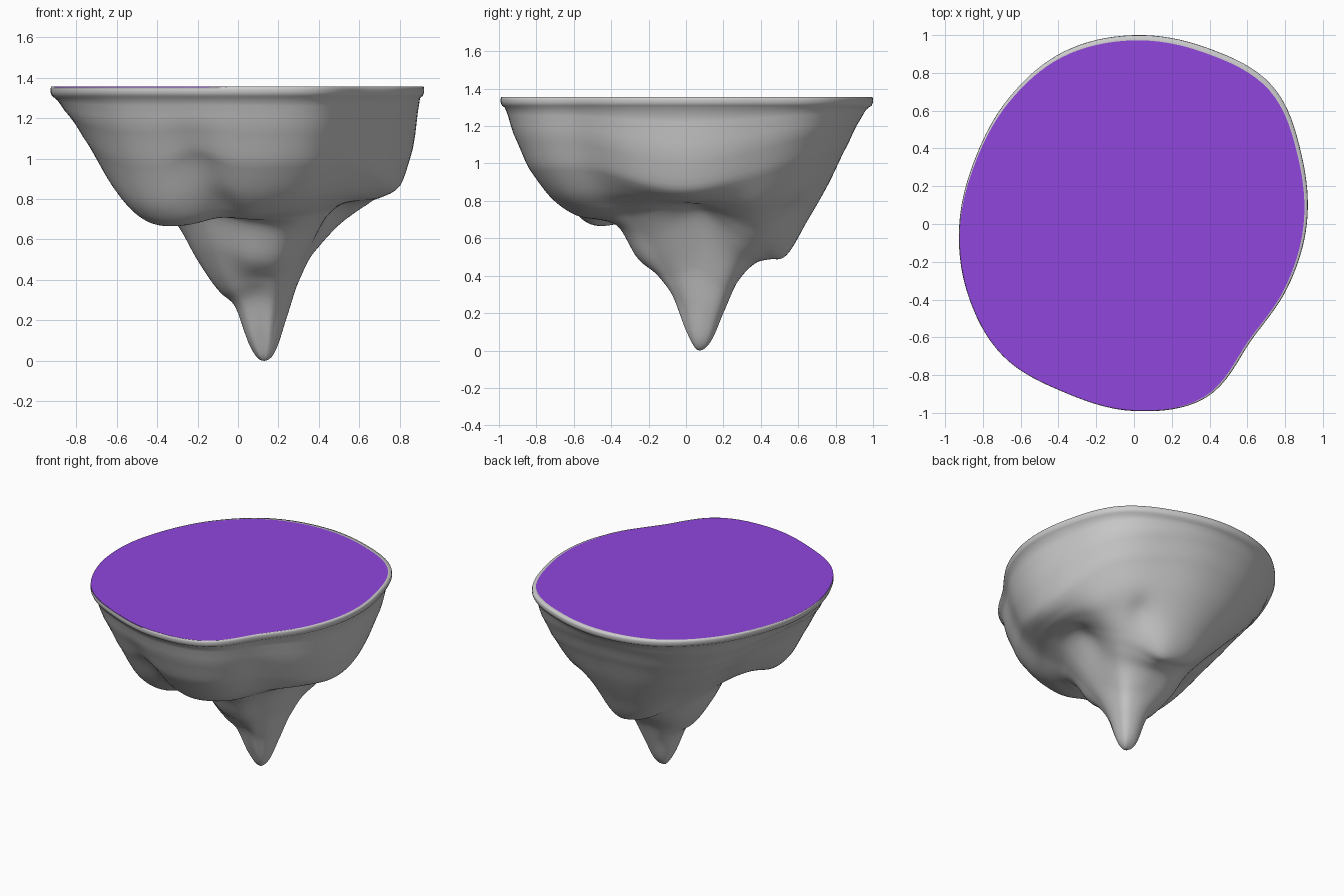
import bpy, bmesh, math

if "Cube" in bpy.data.objects:
    bpy.data.objects.remove(bpy.data.objects["Cube"])

TAU = 2 * math.pi
SEG, RINGS = 128, 64
TIP = (0.13, 0.07)
TOP = 1.355

# Radius of the top outline every 22.5 degrees, starting at +x
OUTLINE = [.915, .96, 1.035, 1.01, 1.0, .985, .94, .91,
           .925, .955, .985, .965, .99, .995, .875, .88]

# Underside heights from the tip to the rim, one row every 45 degrees
STEPS = [0, .07, .14, .22, .32, .42, .52, .64, .76, .88, .96, 1]
ROWS = [
    [.05, .22, .42, .58, .71, .77, .79, .81, .87, 1.06],
    [.04, .17, .33, .47, .55, .63, .74, .86, 1.03, 1.18],
    [.05, .20, .36, .46, .50, .53, .70, .89, 1.11, 1.25],
    [.05, .24, .34, .45, .60, .70, .80, .92, 1.08, 1.21],
    [.08, .27, .35, .50, .68, .76, .84, .98, 1.15, 1.25],
    [.10, .28, .38, .55, .75, .73, .67, .76, 1.00, 1.18],
    [.13, .31, .41, .50, .68, .70, .72, .81, .98, 1.17],
    [.07, .25, .39, .51, .63, .72, .78, .85, .98, 1.15],
]
ROWS = [[0] + r + [1.3] for r in ROWS]

# Dents (positive) and bulges (negative): x, y, width, amount
DENTS = [(-.20, -.75, .13, .10), (-.09, -.62, .10, .05),
         (.20, .53, .10, -.03), (.40, .55, .08, .04), (.64, .36, .13, -.03),
         (.45, .10, .10, .03), (-.50, .30, .15, .05)]


def cubic(a, b, c, d, f):
    return b + .5 * f * (c - a + f * (2*a - 5*b + 4*c - d + f * (3*(b - c) + d - a)))


def around(values, ang):
    n = len(values)
    u = ang / TAU * n
    i = math.floor(u)
    return cubic(*(values[(i + k) % n] for k in (-1, 0, 1, 2)), u - i)


def edge(ang, scale=1.0):
    r = around(OUTLINE, ang) * scale
    return r * math.cos(ang), r * math.sin(ang)


def height(ang, t):
    i = max(k for k in range(len(STEPS) - 1) if STEPS[k] <= t)
    f = (t - STEPS[i]) / (STEPS[i + 1] - STEPS[i])
    last = len(STEPS) - 1
    col = lambda k: around([r[min(abs(k), last)] for r in ROWS], ang)
    return cubic(col(i - 1), col(i), col(i + 1), col(i + 2), f)


def make(name, loops, pole=None, cap=False):
    bm = bmesh.new()
    rings = [[bm.verts.new(p) for p in loop] for loop in loops]
    for a, b in zip(rings, rings[1:]):
        for j in range(SEG):
            k = (j + 1) % SEG
            bm.faces.new((a[j], a[k], b[k], b[j]))
    if pole:
        v = bm.verts.new(pole)
        for j in range(SEG):
            bm.faces.new((v, rings[0][(j + 1) % SEG], rings[0][j]))
    if cap:
        bm.faces.new(rings[-1])
    bmesh.ops.recalc_face_normals(bm, faces=bm.faces)
    mesh = bpy.data.meshes.new(name)
    bm.to_mesh(mesh)
    bm.free()
    ob = bpy.data.objects.new(name, mesh)
    bpy.context.collection.objects.link(ob)
    for p in mesh.polygons:
        p.use_smooth = True
    return ob


angles = [TAU * j / SEG for j in range(SEG)]

# Rocky underside
loops = []
for i in range(1, RINGS + 1):
    t = i / RINGS
    loop = []
    for a in angles:
        ex, ey = edge(a, .978)
        x, y = TIP[0] + (ex - TIP[0]) * t, TIP[1] + (ey - TIP[1]) * t
        z = height(a, t)
        for dx, dy, w, h in DENTS:
            z += h * (1 - t**8) * math.exp(-((x - dx)**2 + (y - dy)**2) / w**2)
        loop.append((x, y, max(z, 0)))
    loops.append(loop)

# Rounded rim lip
for s, z in ((.992, 1.309), (1, 1.327), (1, 1.343), (.997, TOP)):
    loops.append([(*edge(a, s), z) for a in angles])


def top_edge(z):
    # top sits slightly towards the front left, leaving a grey rim behind
    return [(x * .988 - .007, y * .984 - .012, z) for x, y in (edge(a) for a in angles)]


loops.append(top_edge(TOP))
make("rock_underside", loops, pole=(*TIP, 0))

# Flat purple top
top = make("purple_top", [top_edge(TOP - .004), top_edge(TOP)], cap=True)
for p in top.data.polygons:
    p.use_smooth = False
mat = bpy.data.materials.new("purple")
mat.diffuse_color = (.28, .062, .73, 1)
mat.use_nodes = True
mat.node_tree.nodes["Principled BSDF"].inputs["Base Color"].default_value = mat.diffuse_color
top.data.materials.append(mat)
